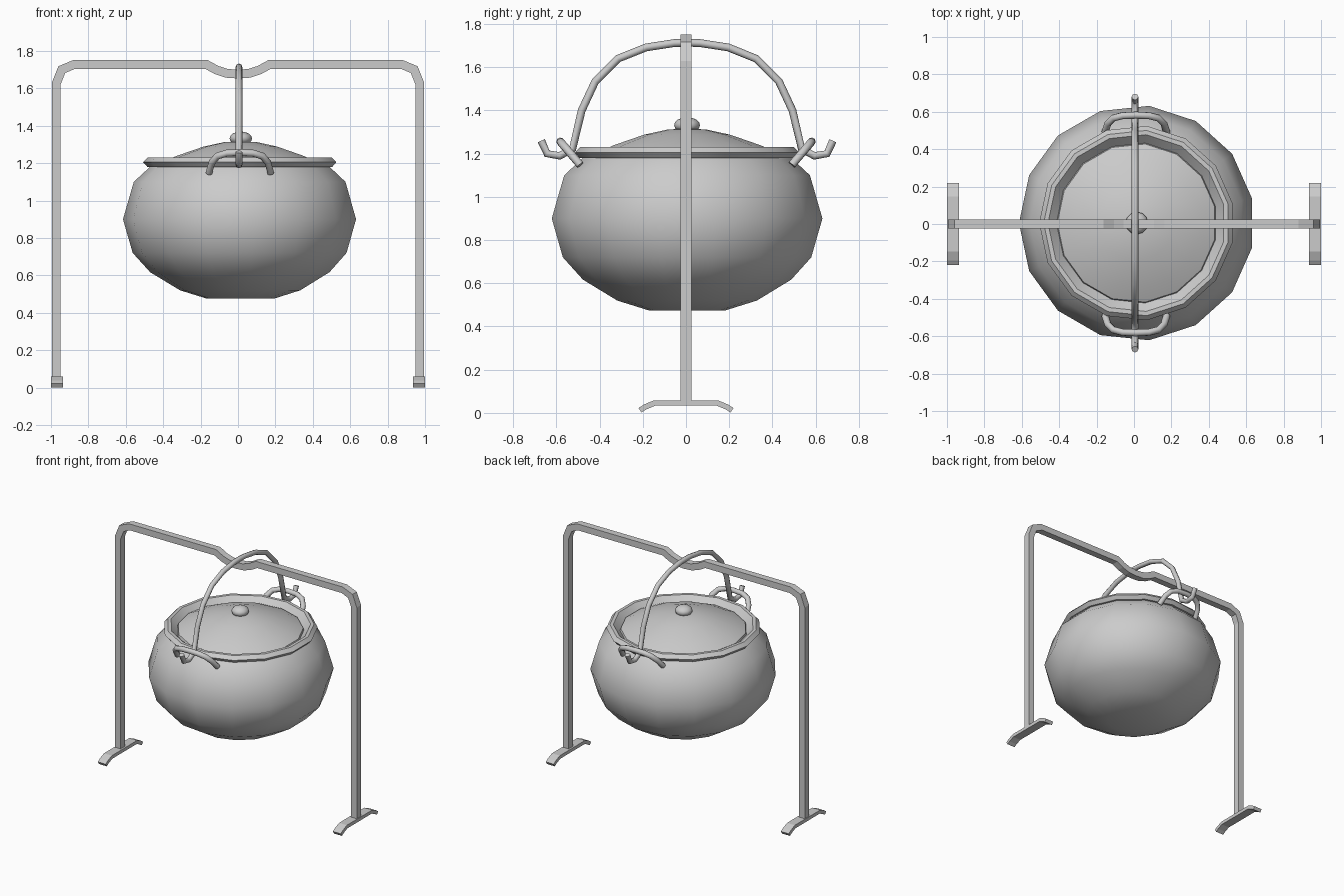
import bpy, bmesh, math
from mathutils import Vector

if "Cube" in bpy.data.objects:
    bpy.data.objects.remove(bpy.data.objects["Cube"], do_unlink=True)

iron = bpy.data.materials.new("grey iron")
iron.use_nodes = True
GREY = (0.6, 0.6, 0.6, 1)
iron.diffuse_color = GREY
iron.node_tree.nodes["Principled BSDF"].inputs["Base Color"].default_value = GREY

CENTRE = Vector((0.015, 0.005, 0))  # axis of the pot
SIDES = 15


def add(name, mesh, smooth=None):
    ob = bpy.data.objects.new(name, mesh)
    bpy.context.collection.objects.link(ob)
    mesh.materials.clear()
    mesh.materials.append(iron)
    bpy.ops.object.select_all(action="DESELECT")
    ob.select_set(True)
    bpy.context.view_layer.objects.active = ob
    if smooth:
        bpy.ops.object.shade_smooth_by_angle(angle=math.radians(smooth))
    return ob


def finish(bm, name, smooth=None):
    bmesh.ops.remove_doubles(bm, verts=bm.verts, dist=0.0001)
    bmesh.ops.recalc_face_normals(bm, faces=bm.faces)
    mesh = bpy.data.meshes.new(name)
    bm.to_mesh(mesh)
    bm.free()
    return add(name, mesh, smooth)


def lathe(name, profile, smooth, closed=False):
    """Spin (radius, height) points around the pot axis."""
    bm = bmesh.new()
    pts = [bm.verts.new(CENTRE + Vector((-r, 0, z))) for r, z in profile]
    pairs = list(zip(pts, pts[1:])) + ([(pts[-1], pts[0])] if closed else [])
    edges = [bm.edges.new(p) for p in pairs]
    bmesh.ops.spin(bm, geom=pts + edges, cent=CENTRE, axis=(0, 0, 1),
                   angle=math.tau, steps=SIDES)
    return finish(bm, name, smooth)


def strip(name, path, thick, width, place):
    """Flat bar following a 2D path with mitred bends; place maps (u, v, w) to space."""
    pts = [Vector(p) for p in path]
    dirs = [(b - a).normalized() for a, b in zip(pts, pts[1:])]
    bm = bmesh.new()
    rings = []
    for i, p in enumerate(pts):
        d0, d1 = dirs[max(i - 1, 0)], dirs[min(i, len(dirs) - 1)]
        n0, n1 = Vector((-d0.y, d0.x)), Vector((-d1.y, d1.x))
        n = (n0 + n1).normalized()
        n *= thick / 2 / n.dot(n0)
        rings.append([bm.verts.new(place(q.x, q.y, w)) for q, w in
                      ((p + n, -width / 2), (p + n, width / 2),
                       (p - n, width / 2), (p - n, -width / 2))])
    for a, b in zip(rings, rings[1:]):
        for k in range(4):
            bm.faces.new((a[k], a[(k + 1) % 4], b[(k + 1) % 4], b[k]))
    bm.faces.new(rings[0])
    bm.faces.new(rings[-1])
    return finish(bm, name)


def rod(name, path, radius):
    """Round rod along a polyline."""
    cu = bpy.data.curves.new(name, "CURVE")
    cu.dimensions = "3D"
    cu.bevel_depth = radius
    cu.bevel_resolution = 2
    cu.use_fill_caps = True
    sp = cu.splines.new("POLY")
    sp.points.add(len(path) - 1)
    for point, co in zip(sp.points, path):
        point.co = (*co, 1)
    tmp = bpy.data.objects.new(name + " path", cu)
    bpy.context.collection.objects.link(tmp)
    bpy.context.view_layer.update()
    mesh = bpy.data.meshes.new_from_object(
        tmp.evaluated_get(bpy.context.evaluated_depsgraph_get()))
    bpy.data.objects.remove(tmp, do_unlink=True)
    return add(name, mesh, 50)


def mirrored(half):
    """Extend a half path ending on the centre line to the other side."""
    return half + [(-p[0], *p[1:]) for p in reversed(half[:-1])]


# Pot body, rim and lid
lathe("pot_body", [(0, 0.475), (0.18, 0.475), (0.325, 0.52), (0.485, 0.617), (0.578, 0.72),
                   (0.63, 0.9), (0.572, 1.1), (0.48, 1.185)], 60)
lathe("pot_rim", [(0.475, 1.18), (0.5, 1.18), (0.522, 1.205), (0.498, 1.23),
                  (0.475, 1.23), (0.42, 1.175)], 30, closed=True)
lathe("lid", [(0.43, 1.185), (0.425, 1.2), (0.345, 1.238), (0.2, 1.288),
              (0.09, 1.312), (0, 1.316)], 40)

# Lid knob
bm = bmesh.new()
bmesh.ops.create_uvsphere(bm, u_segments=12, v_segments=8, radius=1)
bmesh.ops.scale(bm, vec=(0.06, 0.06, 0.037), verts=bm.verts)
bmesh.ops.translate(bm, vec=CENTRE + Vector((0, 0, 1.332)), verts=bm.verts)
finish(bm, "lid_knob", 60)

# Swinging handle with upturned hooks
half = [(-0.675, 1.26), (-0.648, 1.2), (-0.59, 1.19), (-0.53, 1.222), (-0.488, 1.4),
        (-0.425, 1.535), (-0.32, 1.64), (-0.19, 1.692), (-0.06, 1.712), (0, 1.714)]
rod("pot_handle", [(0.005, y + 0.005, z) for y, z in mirrored(half)], 0.018)

# Ears that hold the handle, leaning outward
ear = [(-0.165, 0.0), (-0.15, 0.055), (-0.12, 0.09), (-0.07, 0.105), (0, 0.108)]
for name, side in (("front_ear", -1), ("back_ear", 1)):
    rod(name, [(x + 0.01, side * (0.49 + h * 0.85), 1.148 + h)
               for x, h in mirrored(ear)], 0.019)

# Hanging frame with a dip at the middle
frame = [(-0.972, 0.05), (-0.972, 1.625), (-0.942, 1.7), (-0.875, 1.728), (-0.17, 1.728),
         (-0.115, 1.698), (-0.06, 1.68), (0, 1.676)]
strip("hanging_frame", mirrored(frame), 0.047, 0.05, lambda u, v, w: (u, w, v))

# Bent feet
foot = [(-0.213, 0.012), (-0.19, 0.027), (-0.145, 0.046), (0, 0.046)]
for name, x in (("right_foot", -0.9675), ("left_foot", 0.9675)):
    strip(name, mirrored(foot), 0.025, 0.065, lambda u, v, w: (x + w, u, v))
